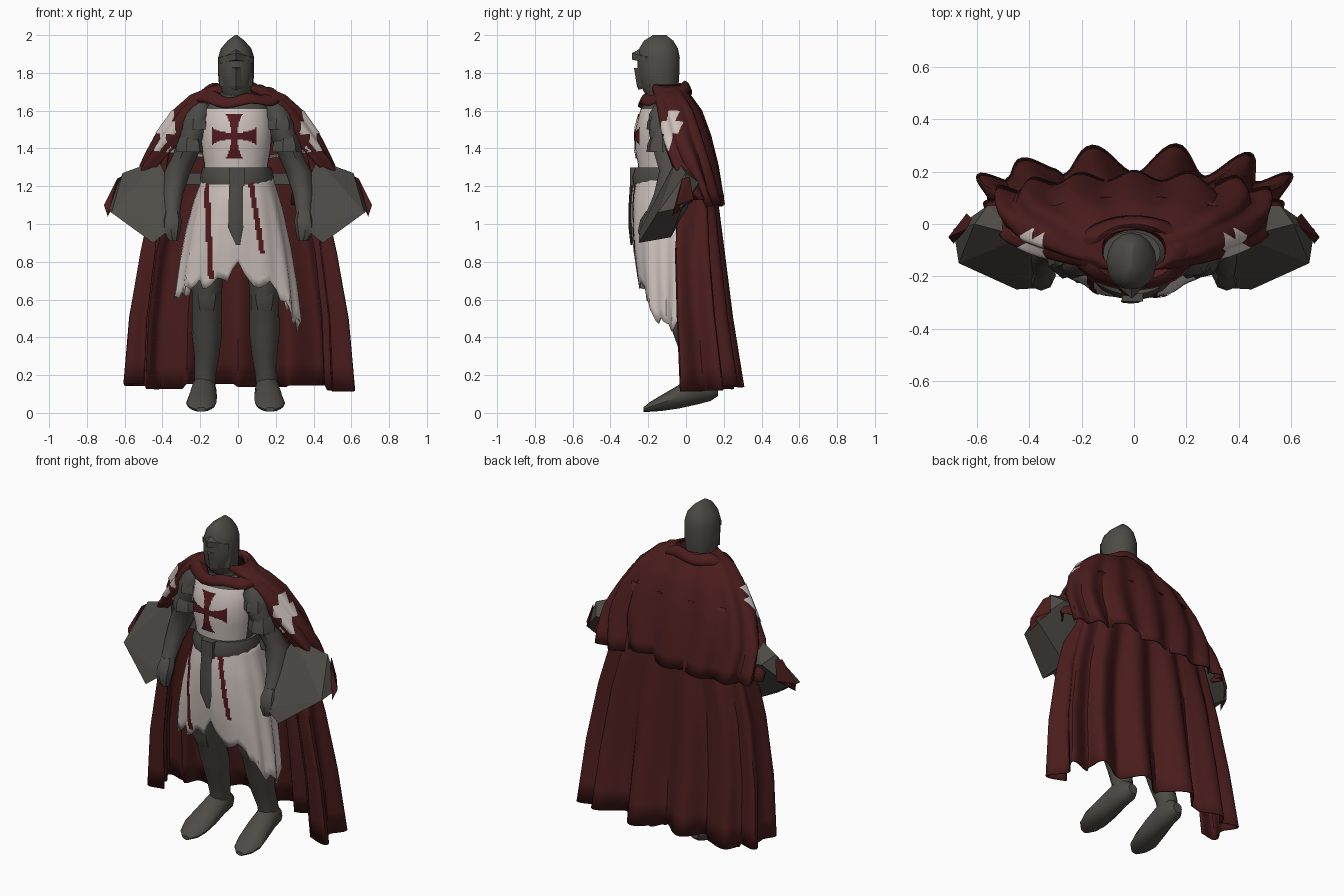
import bpy, bmesh, math, random
from mathutils import Vector
from mathutils.bvhtree import BVHTree

random.seed(4)
if "Cube" in bpy.data.objects:
    bpy.data.objects.remove(bpy.data.objects["Cube"])


def material(name, colour):
    m = bpy.data.materials.new(name)
    m.use_nodes = True
    m.diffuse_color = (*colour, 1)
    m.node_tree.nodes["Principled BSDF"].inputs["Base Color"].default_value = (*colour, 1)
    return m


RED = material("cloak red", (0.07, 0.012, 0.012))
CREST = material("crest red", (0.085, 0.01, 0.014))
STEEL = material("dark steel", (0.075, 0.07, 0.061))
CLOTH = material("worn white cloth", (0.6, 0.53, 0.5))


def finish(name, bm, mats, angle=40, thick=0):
    bmesh.ops.recalc_face_normals(bm, faces=bm.faces)
    mesh = bpy.data.meshes.new(name)
    bm.to_mesh(mesh)
    bm.free()
    ob = bpy.data.objects.new(name, mesh)
    bpy.context.collection.objects.link(ob)
    for m in mats:
        mesh.materials.append(m)
    bpy.ops.object.select_all(action="DESELECT")
    ob.select_set(True)
    bpy.context.view_layer.objects.active = ob
    if angle:
        bpy.ops.object.shade_smooth_by_angle(angle=math.radians(angle))
    if thick:
        mod = ob.modifiers.new("thickness", "SOLIDIFY")
        mod.thickness = thick
        mod.offset = 0
    return ob


def loft(name, sections, mat, n=14, along="z"):
    """Capped skin through ellipses (x, y, z, width radius, depth radius)."""
    bm = bmesh.new()
    rows = []
    for x, y, z, a, b in sections:
        row = []
        for i in range(n):
            t = math.tau * i / n
            p, q = a * math.cos(t), b * math.sin(t)
            row.append(bm.verts.new((x + p, y + q, z) if along == "z" else (x + p, y, z + q)))
        rows.append(row)
    for r, s in zip(rows, rows[1:]):
        for i in range(n):
            k = (i + 1) % n
            bm.faces.new((r[i], r[k], s[k], s[i]))
    bm.faces.new(rows[0])
    bm.faces.new(rows[-1])
    return finish(name, bm, [mat])


def sheet(name, fn, nu, nv, mat, closed=False, thick=0.008):
    """Cloth surface from a function of u (around) and v (down)."""
    bm = bmesh.new()
    cols = [[bm.verts.new(fn(i / nu, j / nv)) for j in range(nv + 1)]
            for i in range(nu if closed else nu + 1)]
    for i in range(nu):
        a, b = cols[i], cols[(i + 1) % len(cols)]
        for j in range(nv):
            bm.faces.new((a[j], b[j], b[j + 1], a[j + 1]))
    return finish(name, bm, [mat], 35, thick)


def hull(name, points, mat):
    bm = bmesh.new()
    for p in points:
        bm.verts.new(p)
    bmesh.ops.convex_hull(bm, input=bm.verts)
    return finish(name, bm, [mat], 0)


def decal(name, target, centre, out, size, inside, mat, lift=0.006, n=44):
    """Thin painted patch laid on a surface, cut to shape by a rule."""
    tree = BVHTree.FromPolygons([v.co for v in target.data.vertices],
                                [p.vertices for p in target.data.polygons])
    out = Vector(out).normalized()
    right = Vector((0, 0, 1)).cross(out).normalized()
    up = out.cross(right)
    bm = bmesh.new()
    grid = {}

    def corner(i, j):
        if (i, j) not in grid:
            start = Vector(centre) + right * (i / n - 0.5) * size + up * (j / n - 0.5) * size + out * 0.4
            hit = tree.ray_cast(start, -out)[0]
            grid[i, j] = bm.verts.new(hit + out * lift) if hit else None
        return grid[i, j]
    for i in range(n):
        for j in range(n):
            if inside(((i + 0.5) / n - 0.5) * size, ((j + 0.5) / n - 0.5) * size):
                q = [corner(i, j), corner(i + 1, j), corner(i + 1, j + 1), corner(i, j + 1)]
                if all(q):
                    bm.faces.new(q)
    return finish(name, bm, [mat])


def blend(keys, v):
    s = min(v, 0.9999) * (len(keys) - 1)
    i = int(s)
    return [a + (b - a) * (s - i) for a, b in zip(keys[i], keys[i + 1])]


def drape(keys, lobes, depth, ragged, power):
    """Folded cloth round the back; keys are (z, centre y, rx, ry, half sweep in degrees)."""
    size = [random.uniform(0.7, 1.3) for _ in range(lobes + 2)]
    drop = [random.uniform(-ragged, ragged) for _ in range(lobes + 2)]

    def fn(u, v):
        z, cy, rx, ry, sweep = blend(keys, v)
        t = math.radians(sweep) * (2 * u - 1)
        c = math.cos(t)
        k = int(u * lobes)
        wave = -math.cos(math.tau * lobes * u) * depth * size[k] * v
        y = cy + math.copysign(abs(c) ** power, c) * (ry + wave)
        return (math.sin(t) * (rx + wave * 0.7), y, z + drop[k] * v ** 4)
    return fn


# Helmet with crest brow and pointed face guard either side of the eye slit
loft("helmet", [(-.01, -.13, 1.68, .075, .08), (-.01, -.14, 1.73, .09, .1), (-.01, -.145, 1.8, .096, .11),
                (-.01, -.145, 1.88, .096, .112), (-.01, -.145, 1.93, .08, .102), (-.01, -.145, 1.97, .045, .078),
                (-.01, -.14, 2, .006, .035)], STEEL, 16)
hull("helmet_brow", [(s * .09 - .01, -.2, z) for s in (-1, 1) for z in (1.85, 1.88)] +
     [(-.01, -.285, 1.87), (-.01, -.285, 1.905), (-.01, -.24, 1.93)], STEEL)
hull("face_guard", [(s * .088 - .01, -.19, z) for s in (-1, 1) for z in (1.73, 1.835)] +
     [(-.01, -.275, 1.825), (-.01, -.26, 1.73), (-.01, -.25, 1.71)], STEEL)
loft("neck", [(-.01, -.12, 1.58, .1, .08), (-.01, -.12, 1.72, .08, .08)], STEEL)

# Chest: cloth front, steel sides and neckline
chest = loft("chest", [(-.01, -.11, 1.2, .165, .145), (-.01, -.11, 1.32, .17, .145), (-.01, -.115, 1.4, .185, .155),
                       (-.01, -.115, 1.5, .19, .155), (-.01, -.115, 1.61, .175, .125),
                       (-.01, -.11, 1.67, .11, .08)], CLOTH, 28)
chest.data.materials.append(STEEL)
for p in chest.data.polygons:
    p.material_index = int(p.center.y > -.14 or p.center.z > 1.62)


def cross(s):
    def rule(a, b):
        a, b = abs(a) / s, abs(b) / s
        lo, hi = min(a, b), max(a, b)
        return hi < 1 and lo < .16 + .24 * hi ** 3
    return rule


decal("chest_cross", chest, (-.02, -.2, 1.465), (0, -1, 0), .26, cross(.12), CREST)


# Skirt of the tabard with torn, uneven hem
tears = [random.uniform(-.035, .035) for _ in range(72)]


def skirt_point(u, v):
    t = math.tau * u
    side, front = math.sin(t), math.cos(t)
    hem = .7 - .25 * max(0, side) ** 3 - .08 * max(0, -side) ** 3 + tears[int(u * 72) % 72]
    hem += .12 * math.exp(-(side / .12) ** 2)
    rx, ry = blend([(.175, .175), (.235, .195), (.275, .195), (.305, .185), (.325, .165)], v)
    fold = 1 + .035 * v * math.cos(13 * t)
    return (side * rx * fold, -.09 - front * ry * fold, 1.27 + (hem - 1.27) * v)


skirt = sheet("tabard_skirt", skirt_point, 72, 14, CLOTH, True)
for name, x, slope, low in (("right_stripe", -.155, -.05, -.25), ("left_stripe", .11, -.16, -.12)):
    decal(name, skirt, (0, -.2, .96), (0, -1, 0), .54,
          lambda a, b: abs(a - x - slope * b) < .014 and low < b < .26, CREST, .009, 60)

# Belt, knot and hanging strap
loft("belt", [(-.005, -.1, 1.21, .19, .184), (-.005, -.1, 1.25, .195, .19), (-.005, -.1, 1.3, .182, .172)], STEEL, 20)
hull("belt_knot", [(x, y, z) for x in (-.045, .035) for y in (-.296, -.25) for z in (1.2, 1.3)], STEEL)
loft("belt_strap", [(-.01, -.285, 1.24, .035, .01), (-.012, -.296, 1.1, .038, .008),
                    (-.012, -.296, .98, .04, .008), (0, -.288, .89, .012, .006)], STEEL, 8)

for s, side in ((-1, "right"), (1, "left")):
    # Legs and boots, toes pointing slightly down
    x = .14 if s > 0 else -.165
    turn = s * .03
    loft(side + "_leg", [(s * .11, -.08, 1.1, .1, .11), (x, -.08, .74, .088, .1), (x, -.06, .62, .078, .09),
                         (x, -.02, .53, .078, .088), (x, .015, .42, .08, .085), (x, .045, .3, .066, .072),
                         (x + turn * .3, .075, .2, .057, .064), (x + turn * .4, .085, .1, .055, .06)], STEEL)
    loft(side + "_knee", [(x, -.075, .54, .05, .04), (x, -.1, .61, .066, .052), (x, -.1, .69, .055, .055)], STEEL, 8)
    loft(side + "_foot", [(x + turn * .3, .17, .12, .03, .03), (x + turn * .4, .13, .125, .058, .062),
                          (x + turn * .5, .06, .125, .065, .08), (x + turn * .7, -.04, .085, .075, .062),
                          (x + turn, -.13, .052, .08, .042), (x + turn, -.19, .032, .062, .026),
                          (x + turn, -.225, .018, .025, .012)], STEEL, 12, "y")
    # Arms and fists on the hips, sash ends tucked behind
    loft(side + "_arm", [(s * .19, -.12, 1.64, .045, .045), (s * .21, -.125, 1.58, .07, .075),
                         (s * .235, -.125, 1.48, .07, .075), (s * .28, -.1, 1.36, .066, .068),
                         (s * .32, -.08, 1.28, .07, .065), (s * .345, -.12, 1.16, .055, .052),
                         (s * .35, -.17, 1.06, .042, .042)], STEEL, 10)
    for k in range(2):
        z, px = 1.54 - k * .12, s * (.22 + k * .035)
        loft(side + "_arm_plate_%d" % (k + 1), [(px, -.125, z - .04, .082, .086), (px, -.125, z, .078, .082),
                                                (px, -.125, z + .05, .055, .06)], STEEL, 7)
    loft(side + "_hand", [(s * .35, -.17, 1.07, .04, .04), (s * .35, -.195, 1.02, .052, .048),
                          (s * .355, -.21, .96, .05, .045), (s * .345, -.21, .91, .025, .025)], STEEL, 8)
    hull(side + "_sash", [(s * a, b, c) for a in (.17, .36) for b in (-.05, -.02) for c in (1.21, 1.27)], STEEL)
    # Wide hanging sleeve and its torn red flap
    hull(side + "_sleeve", [(s * a, b, c) for a, b, c in (
        (.36, -.12, 1.21), (.42, -.05, 1.34), (.61, 0, 1.27), (.69, -.02, 1.09), (.67, -.15, 1.06),
        (.45, -.25, .9), (.36, -.245, .97), (.45, .07, 1.2), (.56, .07, 1.22), (.44, -.08, .93))], STEEL)
    hull(side + "_sleeve_flap", [(s * a, b, c) for a, b, c in (
        (.62, .02, 1.25), (.71, -.05, 1.1), (.69, -.075, 1.04), (.64, .04, 1.13), (.64, -.02, 1.24))], RED)

# Long cloak, shoulder mantle and rolled collar
sheet("long_cloak", drape([(1.5, 0, .36, .1, 108), (1.15, .02, .44, .13, 110), (.85, .03, .51, .145, 118),
                           (.5, .05, .565, .155, 118), (.13, .08, .59, .17, 118)], 8, .048, .025, .55),
      112, 12, RED)
mantle = sheet("shoulder_mantle", drape([(1.735, -.1, .12, .08, 165), (1.68, -.08, .25, .1, 150),
                                         (1.6, -.05, .335, .125, 142), (1.47, -.02, .425, .14, 138),
                                         (1.32, .01, .505, .145, 122), (1.13, .05, .56, .135, 95)],
                                        9, .025, .04, .7), 99, 15, RED)
sheet("collar", lambda u, v: (math.cos(math.tau * u) * (.23 - .11 * v),
                              -.11 + math.sin(math.tau * u) * (.14 - .05 * v),
                              1.66 + .05 * math.sin(v * 2.6) + .035 * math.sin(math.tau * u)
                              + .012 * math.cos(math.tau * u * 5)), 30, 5, RED, True)
for s, side in ((-1, "right"), (1, "left")):
    decal(side + "_shoulder_cross", mantle, (s * .36, -.075, 1.49), (s, -.55, .15), .26,
          lambda a, b: abs(b) < .11 and abs(a) < (.065 if abs(b - .02) < .035 else .032), CLOTH, .01)
